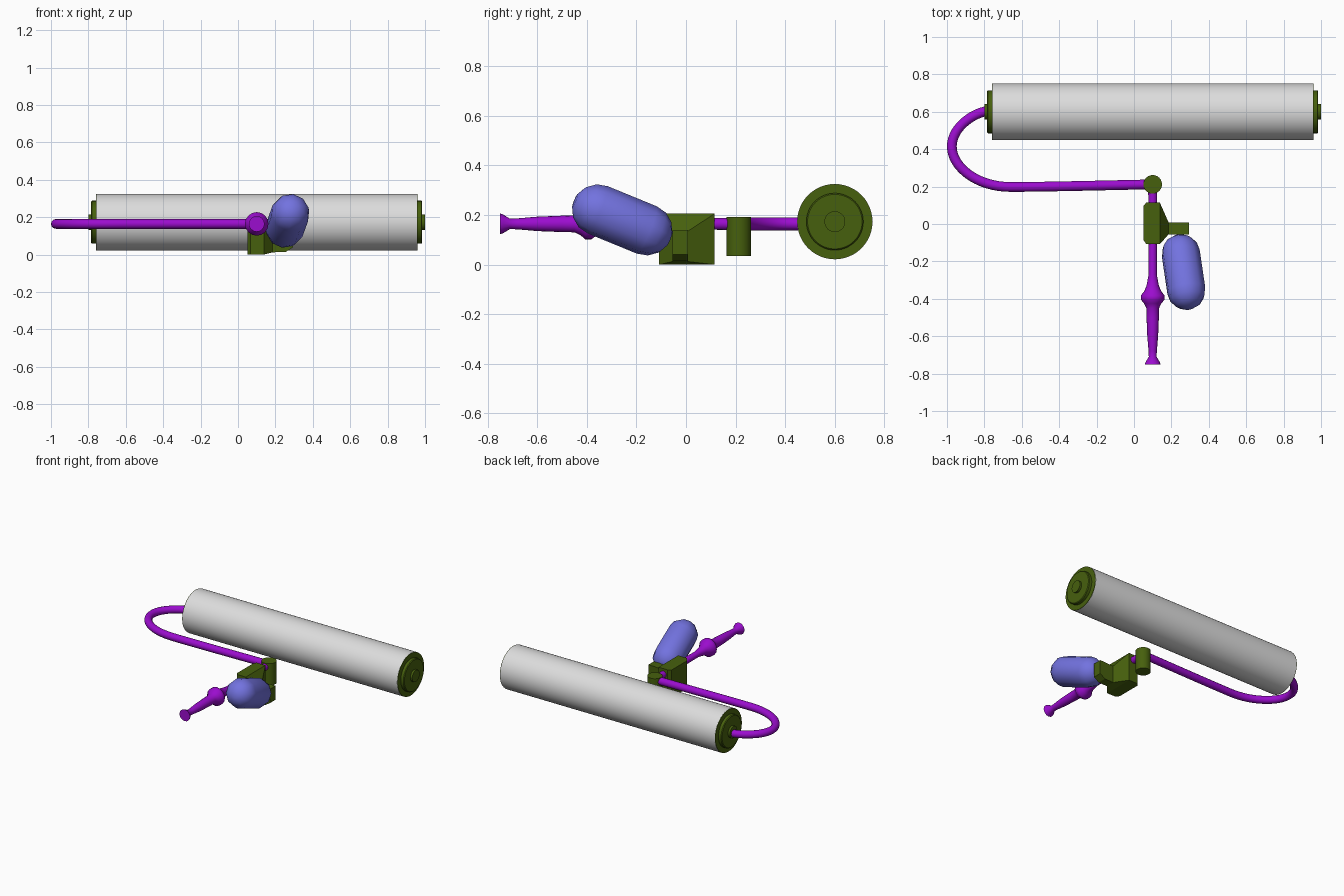
import bpy, bmesh, math
from mathutils import Vector

cube = bpy.data.objects.get("Cube")
if cube:
    bpy.data.objects.remove(cube, do_unlink=True)


def material(name, rgb):
    m = bpy.data.materials.new(name)
    m.use_nodes = True
    m.diffuse_color = (*rgb, 1)
    m.node_tree.nodes["Principled BSDF"].inputs["Base Color"].default_value = (*rgb, 1)
    return m


WHITE = material("pale grey", (0.72, 0.72, 0.72))
GREEN = material("olive green", (0.062, 0.117, 0.004))
PURPLE = material("purple", (0.33, 0.004, 0.62))
BLUE = material("periwinkle blue", (0.17, 0.17, 0.74))


def finish(bm, name, mat, angle=None):
    bmesh.ops.recalc_face_normals(bm, faces=bm.faces)
    me = bpy.data.meshes.new(name)
    bm.to_mesh(me)
    bm.free()
    ob = bpy.data.objects.new(name, me)
    bpy.context.collection.objects.link(ob)
    me.materials.append(mat)
    if angle:
        bpy.ops.object.select_all(action='DESELECT')
        ob.select_set(True)
        bpy.context.view_layer.objects.active = ob
        bpy.ops.object.shade_smooth_by_angle(angle=math.radians(angle))
    return ob


def loft(name, rings, mat, angle=None):
    """Skin a list of equal-length point rings and cap both ends."""
    bm = bmesh.new()
    loops = [[bm.verts.new(p) for p in ring] for ring in rings]
    n = len(loops[0])
    for a, b in zip(loops, loops[1:]):
        for i in range(n):
            j = (i + 1) % n
            bm.faces.new((a[i], a[j], b[j], b[i]))
    bm.faces.new(loops[0])
    bm.faces.new(loops[-1])
    return finish(bm, name, mat, angle)


def lathe(name, origin, axis, profile, sides, mat, angle=40):
    """Revolve (distance, radius) pairs around an axis through origin."""
    d = Vector(axis).normalized()
    u = d.orthogonal().normalized()
    v = d.cross(u)
    turn = [math.tau * i / sides for i in range(sides)]
    rings = [[Vector(origin) + d * t + (u * math.cos(a) + v * math.sin(a)) * r
              for a in turn] for t, r in profile]
    return loft(name, rings, mat, angle)


# Roller sleeve with stepped end caps
CY, CZ = 0.6, 0.173
lathe("roller_sleeve", (0.1, CY, CZ), (1, 0, 0), [(-0.857, 0.152), (0.857, 0.152)], 48, WHITE)
for side, label in ((1, "left"), (-1, "right")):
    lathe(label + "_end_cap", (0.1, CY, CZ), (side, 0, 0),
          [(0.85, 0.151), (0.86, 0.151), (0.86, 0.115), (0.88, 0.115),
           (0.885, 0.11), (0.885, 0.042), (0.9, 0.042)], 48, GREEN, 30)

# Bent frame rod
HZ = 0.164
curve = bpy.data.curves.new("frame_rod", 'CURVE')
curve.dimensions = '3D'
curve.bevel_depth = 0.026
curve.bevel_resolution = 4
curve.resolution_u = 16
curve.use_fill_caps = True
curve.materials.append(PURPLE)
spline = curve.splines.new('BEZIER')
path = [((-0.77, 0.605), (0.07, 0)), ((-0.974, 0.415), (0, 0.11)),
        ((-0.66, 0.198), (-0.18, 0)), ((0.1, 0.212), (-0.2, -0.004))]
spline.bezier_points.add(len(path) - 1)
for p, ((x, y), (hx, hy)) in zip(spline.bezier_points, path):
    p.co = (x, y, HZ)
    p.handle_left = (x + hx, y + hy, HZ)
    p.handle_right = (x - hx, y - hy, HZ)
rod = bpy.data.objects.new("frame_rod", curve)
bpy.context.collection.objects.link(rod)

# Turned handle with a collar and flared butt
lathe("handle", (0.1, 0, HZ), (0, 1, 0),
      [(-0.75, 0.042), (-0.738, 0.038), (-0.71, 0.021), (-0.68, 0.022), (-0.6, 0.029),
       (-0.5, 0.033), (-0.45, 0.034), (-0.425, 0.046), (-0.405, 0.063), (-0.382, 0.063),
       (-0.36, 0.046), (-0.33, 0.033), (-0.27, 0.022), (0.2, 0.024)], 16, PURPLE, 60)

# Vertical pivot pin
lathe("pivot_pin", (0.1, 0.212, 0), (0, 0, 1), [(0.035, 0.05), (0.192, 0.05)], 20, GREEN)


def box_rings(sections):
    return [[(x, y0, z0), (x, y1, z0), (x, y1, z1), (x, y0, z1)]
            for x, y0, y1, z0, z1 in sections]


# Faceted clamp block tapering into a side arm
loft("clamp_block", box_rings([(0.05, -0.085, 0.095, 0, 0.2), (0.066, -0.108, 0.115, 0, 0.205),
                               (0.138, -0.108, 0.115, 0, 0.205), (0.185, -0.055, 0.008, 0.012, 0.135)]),
     GREEN)
loft("clamp_arm", box_rings([(0.18, -0.055, 0.008, 0.012, 0.135), (0.255, -0.055, 0.008, 0.014, 0.14),
                             (0.295, -0.055, 0.008, 0.04, 0.14)]), GREEN)

# Tilted rounded float grip
R, H = 0.104, 0.108
cap = [(H + R * math.sin(a), max(R * math.cos(a), 0.03))
       for a in (math.radians(t) for t in (0, 25, 50, 73))]
lathe("side_grip", (0.265, -0.257, 0.18), (0.148, -1, 0.41),
      [(-t, r) for t, r in reversed(cap)] + cap, 10, BLUE, 60)
